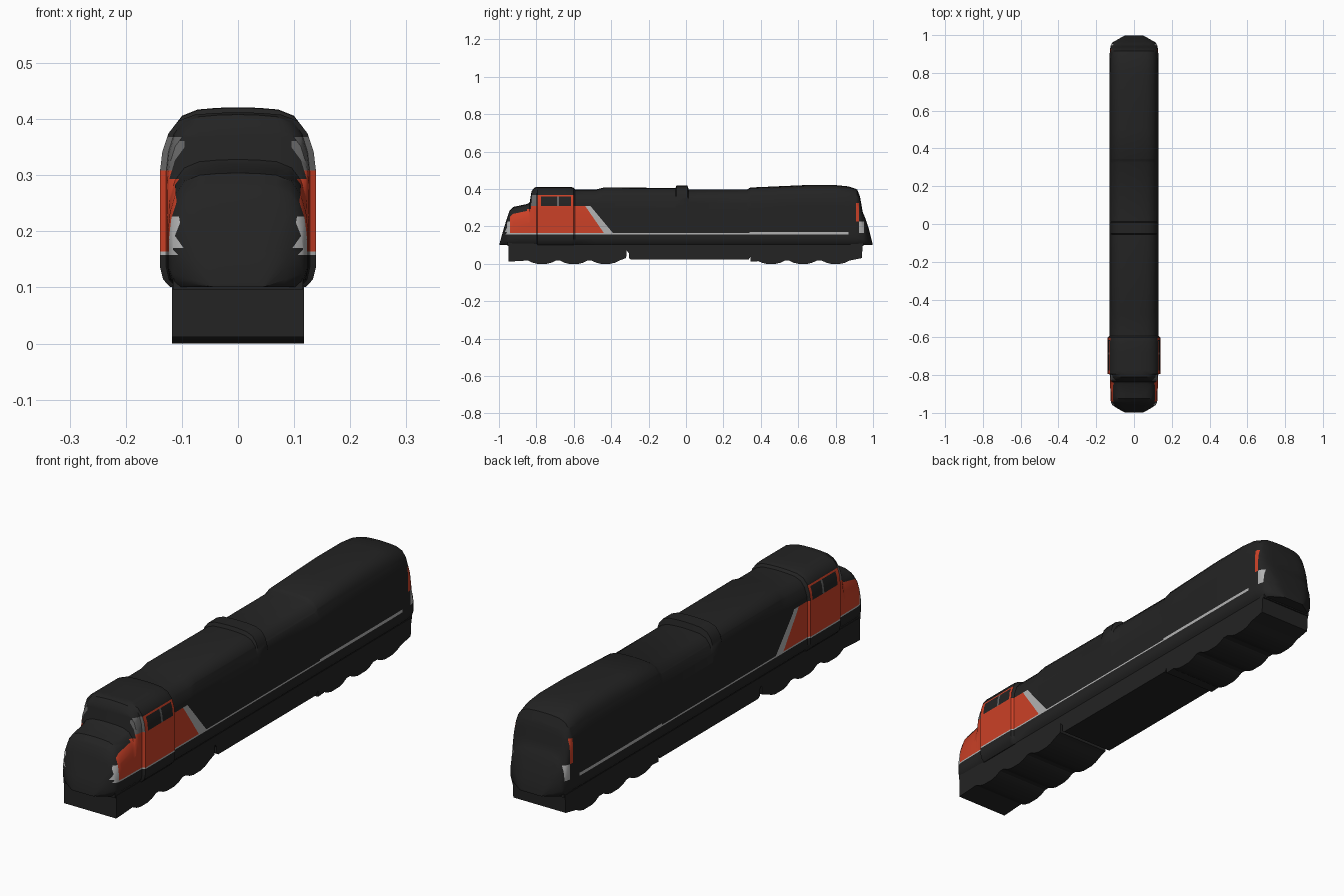
import bpy, bmesh, math
from mathutils import Vector

if "Cube" in bpy.data.objects:
    bpy.data.objects.remove(bpy.data.objects["Cube"])


def material(name, rgb):
    m = bpy.data.materials.new(name)
    m.diffuse_color = (*rgb, 1)
    m.use_nodes = True
    m.node_tree.nodes["Principled BSDF"].inputs["Base Color"].default_value = m.diffuse_color
    return m


BLACK, ORANGE, LIGHT, GREY = range(4)
MATS = [material("black", (0.017, 0.017, 0.017)),
        material("orange_red", (0.60, 0.052, 0.02)),
        material("light_grey", (0.45, 0.45, 0.45)),
        material("dark_grey", (0.13, 0.13, 0.13))]


def finish(name, bm, angle=35):
    bmesh.ops.recalc_face_normals(bm, faces=bm.faces)
    me = bpy.data.meshes.new(name)
    bm.to_mesh(me)
    bm.free()
    ob = bpy.data.objects.new(name, me)
    bpy.context.collection.objects.link(ob)
    for m in MATS:
        me.materials.append(m)
    bpy.ops.object.select_all(action='DESELECT')
    ob.select_set(True)
    bpy.context.view_layer.objects.active = ob
    bpy.ops.object.shade_smooth_by_angle(angle=math.radians(angle))
    return ob


# Body: one rounded section lofted along the length
BASE = 0.105


def section(hw, top):
    s = min(1, (top - BASE) / 0.2)
    low = [(0.87, 0), (0.96, 0.013), (1, 0.035)]
    high = [(1, 0.105), (0.97, 0.07), (0.89, 0.037), (0.76, 0.015),
            (0.55, 0.004), (0.28, 0.001)]
    half = [(hw * f, BASE + d * s) for f, d in low]
    half += [(hw * f, top - d * s) for f, d in high]
    return half + [(0, top)] + [(-x, z) for x, z in reversed(half)]


STATIONS = [  # y, half width, roof height
    (-0.997, 0.050, 0.112), (-0.978, 0.085, 0.180), (-0.958, 0.116, 0.245),
    (-0.945, 0.122, 0.285), (-0.925, 0.125, 0.308), (-0.850, 0.126, 0.324),
    (-0.836, 0.126, 0.332), (-0.826, 0.126, 0.392), (-0.810, 0.127, 0.412),
    (-0.798, 0.128, 0.415), (-0.793, 0.139, 0.416), (-0.620, 0.139, 0.416),
    (-0.602, 0.139, 0.412), (-0.594, 0.131, 0.402), (-0.480, 0.131, 0.402),
    (-0.440, 0.131, 0.412), (-0.056, 0.131, 0.410), (-0.050, 0.131, 0.424),
    (0.008, 0.131, 0.424), (0.014, 0.131, 0.401), (0.325, 0.131, 0.401),
    (0.345, 0.131, 0.412), (0.500, 0.131, 0.419), (0.640, 0.131, 0.425),
    (0.800, 0.131, 0.425), (0.870, 0.130, 0.418), (0.915, 0.128, 0.402),
    (0.930, 0.126, 0.365), (0.945, 0.123, 0.280), (0.960, 0.116, 0.245),
    (0.978, 0.085, 0.190), (0.997, 0.050, 0.112)]

bm = bmesh.new()
rings = [[bm.verts.new((x, y, z)) for x, z in section(hw, top)]
         for y, hw, top in STATIONS]
for a, b in zip(rings, rings[1:]):
    for i in range(len(a)):
        j = (i + 1) % len(a)
        bm.faces.new((a[i], a[j], b[j], b[i]))
bm.faces.new(rings[0])
bm.faces.new(rings[-1])

# Cut the paint boundaries into the body
SLOPE_1 = (Vector((0, -0.53, 0.30)), Vector((0, 0.13, 0.09)))
SLOPE_2 = (Vector((0, -0.50, 0.30)), Vector((0, 0.132, 0.11)))
cuts = [SLOPE_1, SLOPE_2]
cuts += [(Vector((0, 0, z)), Vector((0, 0, 1)))
         for z in (0.162, 0.168, 0.174, 0.23, 0.297, 0.312, 0.33, 0.365, 0.372)]
cuts += [(Vector((0, y, 0)), Vector((0, 1, 0)))
         for y in (-0.94, -0.83, -0.775, -0.69, -0.68, -0.615,
                   0.34, 0.87, 0.908, 0.925, 0.952)]
for co, no in cuts:
    geom = bm.verts[:] + bm.edges[:] + bm.faces[:]
    bmesh.ops.bisect_plane(bm, geom=geom, plane_co=co, plane_no=no, dist=1e-5)


def paint(c):
    """Livery on the sides, chosen by length and height."""
    y, z = c.y, c.z
    if abs(c.x) < 0.104 or z < 0.162 or y < -0.962:
        return BLACK
    before_1 = (c - SLOPE_1[0]).dot(SLOPE_1[1]) < 0
    before_2 = (c - SLOPE_2[0]).dot(SLOPE_2[1]) < 0
    if y < -0.94:                                  # nose corner patch
        return LIGHT if z < 0.23 else BLACK
    if before_2 and z < 0.312 and y < -0.38:
        if z < 0.168:
            return LIGHT
        if y < -0.83 and z > 0.297:
            return BLACK
        return ORANGE if before_1 else LIGHT
    if -0.83 < y < -0.602 and 0.312 <= z < 0.372:  # cab windows and posts
        if y < -0.793:
            return GREY
        if y < -0.775 or y > -0.615 or z > 0.365:
            return ORANGE
        return GREY if -0.69 < y < -0.68 else BLACK
    if z < 0.168 and -0.5 < y < 0.87:              # thin side stripe
        return LIGHT
    if z < 0.174 and 0.34 < y < 0.87:
        return LIGHT
    if 0.925 < y < 0.952 and 0.168 < z < 0.23:     # rear corner patch
        return LIGHT
    if 0.908 < y < 0.925 and 0.23 < z < 0.33:
        return ORANGE
    return BLACK


for f in bm.faces:
    f.material_index = paint(f.calc_center_median())
finish("locomotive_body", bm)


# Running gear: side profiles extruded across the width
def extrude_profile(name, pts, hw):
    bm = bmesh.new()
    f = bm.faces.new([bm.verts.new((-hw, y, z)) for y, z in pts])
    r = bmesh.ops.extrude_face_region(bm, geom=[f])
    verts = [g for g in r["geom"] if isinstance(g, bmesh.types.BMVert)]
    bmesh.ops.translate(bm, verts=verts, vec=(2 * hw, 0, 0))
    return finish(name, bm, 25)


def wheel_bump(yc):
    return [(yc + dy, z) for dy, z in
            ((-0.075, 0.022), (-0.05, 0.010), (-0.025, 0.004),
             (0.025, 0.004), (0.05, 0.010), (0.075, 0.022))]


def truck(name, y0, y1, wheels):
    pts = [(y0, 0.108), (y0, 0.016), (y0 + 0.04, 0.018)]
    for w in wheels:
        pts += wheel_bump(w)
    pts += [(y1 - 0.005, 0.035), (y1, 0.108)]
    extrude_profile(name, pts, 0.118)


truck("front_truck", -0.95, -0.315, (-0.77, -0.60, -0.43))
truck("rear_truck", 0.345, 0.945, (0.455, 0.625, 0.80))
extrude_profile("fuel_tank", [(-0.317, 0.108), (-0.317, 0.075), (-0.305, 0.06),
                              (-0.305, 0.035), (-0.295, 0.027), (0.335, 0.027),
                              (0.347, 0.045), (0.347, 0.108)], 0.118)
# Floor frame closing the underside between the running gear
extrude_profile("floor_frame", [(-0.955, 0.12), (-0.955, 0.10),
                                (0.95, 0.10), (0.95, 0.12)], 0.116)
# Settle everything on the ground
low = min(v.co.z for o in bpy.data.objects for v in o.data.vertices)
for o in bpy.data.objects:
    o.location.z = -low
